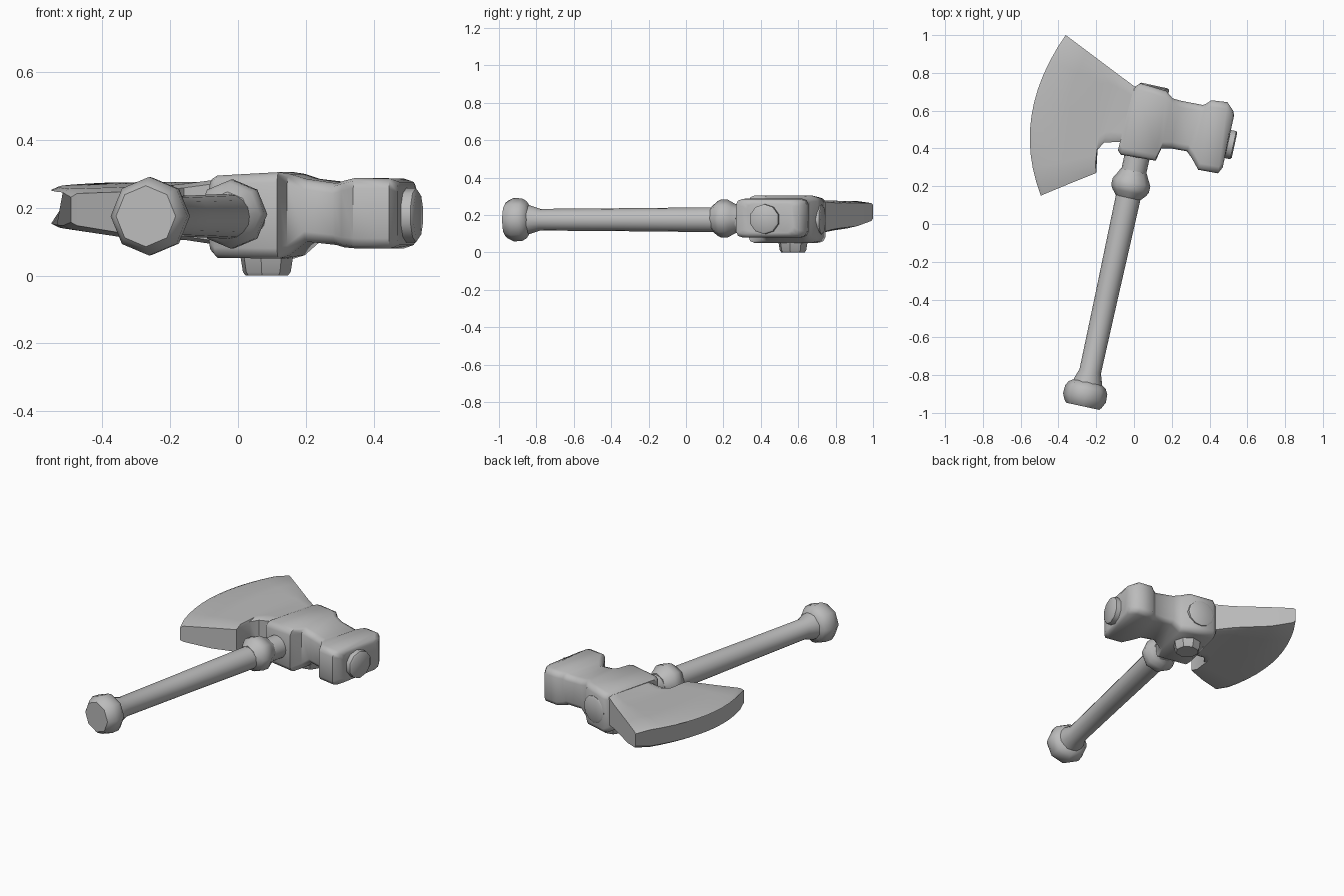
import bpy, bmesh, math
from mathutils import Vector

if "Cube" in bpy.data.objects:
    bpy.data.objects.remove(bpy.data.objects["Cube"])

GREY = bpy.data.materials.new("grey")
GREY.diffuse_color = (0.5, 0.5, 0.5, 1)
GREY.use_nodes = True
GREY.node_tree.nodes["Principled BSDF"].inputs["Base Color"].default_value = GREY.diffuse_color

AXIS = Vector((0.213, 0.977, 0)).normalized()   # handle direction
SIDE = Vector((AXIS.y, -AXIS.x, 0))
UP = Vector((0, 0, 1))
BASE = Vector((-0.272, -0.965, 0.175))          # butt of the handle


def loft(name, rings, angle=40):
    """Skin closed rings of equal length and cap both ends."""
    bm = bmesh.new()
    vs = [[bm.verts.new(p) for p in r] for r in rings]
    n = len(vs[0])
    for a, b in zip(vs, vs[1:]):
        for i in range(n):
            bm.faces.new((a[i], a[(i + 1) % n], b[(i + 1) % n], b[i]))
    bm.faces.new(vs[0])
    bm.faces.new(vs[-1])
    bmesh.ops.recalc_face_normals(bm, faces=bm.faces)
    me = bpy.data.meshes.new(name)
    bm.to_mesh(me)
    bm.free()
    me.shade_smooth()
    me.set_sharp_from_angle(angle=math.radians(angle))
    me.materials.append(GREY)
    ob = bpy.data.objects.new(name, me)
    bpy.context.collection.objects.link(ob)
    return ob


def turned(name, origin, direction, profile, sides, angle=40):
    """Round part from (distance, radius) pairs along a direction."""
    d = direction.normalized()
    u = UP if abs(d.z) < 0.9 else SIDE
    v = d.cross(u)
    rings = []
    for s, r in profile:
        rings.append([origin + d * s + (u * math.cos(a) + v * math.sin(a)) * r
                      for a in (2 * math.pi * i / sides for i in range(sides))])
    return loft(name, rings, angle)


def section(low, high, z0, z1, cut_t, cut_z):
    """Rectangle with two-step rounded corners between two plan points."""
    low, high = Vector(low), Vector(high)
    length, h = (high - low).length, z1 - z0
    ct, cz = cut_t / length, cut_z / h
    q = [(0, cz), (0.29 * ct, 0.29 * cz), (ct, 0)]
    quarter = q + [(1 - t, s) for t, s in reversed(q)]
    ring = quarter + [(t, 1 - s) for t, s in reversed(quarter)]
    return [Vector((*low.lerp(high, t), z0 + s * h)) for t, s in ring]


# Handle: shaft, pommel and collar
turned("shaft", BASE, AXIS,
       [(0.08, 0.08), (0.135, 0.076), (0.19, 0.058), (0.6, 0.061),
        (1.1, 0.066), (1.45, 0.068)], 16)
turned("pommel", BASE, AXIS,
       [(0, 0.09), (0.012, 0.1), (0.045, 0.116), (0.09, 0.114),
        (0.115, 0.1), (0.135, 0.07)], 8, 50)
turned("collar", BASE + UP * 0.006, AXIS,
       [(1.13, 0.066), (1.16, 0.092), (1.18, 0.102), (1.215, 0.102),
        (1.245, 0.085), (1.275, 0.07)], 8, 50)

# Head: eye block, neck and hammer in one run from left to right
head = [
    ((-0.085, 0.39), (0.0, 0.725), 0.07, 0.285),
    ((-0.07, 0.367), (0.035, 0.745), 0.052, 0.295),
    ((0.115, 0.335), (0.17, 0.705), 0.05, 0.305),
    ((0.145, 0.40), (0.205, 0.665), 0.06, 0.30),
    ((0.195, 0.40), (0.25, 0.652), 0.10, 0.285),
    ((0.28, 0.385), (0.365, 0.63), 0.09, 0.272),
    ((0.305, 0.35), (0.38, 0.635), 0.083, 0.28),
    ((0.34, 0.287), (0.41, 0.655), 0.08, 0.288),
    ((0.445, 0.268), (0.495, 0.645), 0.08, 0.286),
    ((0.47, 0.30), (0.525, 0.60), 0.09, 0.276),
    ((0.475, 0.325), (0.53, 0.575), 0.105, 0.26),
]
loft("hammer_head", [section(*s, 0.035, 0.03) for s in head], 50)

# Blade: sections sweep out from the block to the curved edge
blade = [  # low point, high point, bulge, bottom, top
    ((-0.03, 0.43), (0.03, 0.71), 0, 0.085, 0.285),
    ((-0.085, 0.435), (0.0, 0.73), 0, 0.095, 0.283),
    ((-0.16, 0.43), (-0.07, 0.782), 0, 0.108, 0.275),
    ((-0.195, 0.39), (-0.11, 0.812), 0.01, 0.112, 0.273),
    ((-0.2, 0.27), (-0.15, 0.842), 0.03, 0.114, 0.272),
    ((-0.33, 0.218), (-0.25, 0.917), 0.06, 0.122, 0.27),
    ((-0.475, 0.158), (-0.35, 0.992), 0.108, 0.148, 0.267),
    ((-0.493, 0.15), (-0.362, 1.0), 0.115, 0.16, 0.258),
]
N = 12
rings = []
for k, (low, high, bulge, z0, z1) in enumerate(blade):
    low, high = Vector(low), Vector(high)
    lean = 0.025 * k / (len(blade) - 1)
    top, bottom = [], []
    for i in range(N + 1):
        t = i / N
        p = low.lerp(high, t)
        p.x -= bulge * 4 * t * (1 - t)
        dz = lean * (t - 0.6)
        end = 0.012 if i in (0, N) else 0
        top.append(Vector((p.x, p.y, z1 + dz - end)))
        bottom.append(Vector((p.x, p.y, z0 + dz + end)))
    rings.append(top + bottom[::-1])
loft("blade", rings, 40)

# Round plates on the hammer face and the top of the eye, peg underneath
turned("hammer_face_plate", Vector((0.49, 0.425, 0.178)), SIDE,
       [(0, 0.08), (0.036, 0.08), (0.043, 0.07)], 10)
turned("eye_plate", Vector((0.1, 0.69, 0.175)), AXIS,
       [(0, 0.08), (0.038, 0.08), (0.044, 0.07)], 12)
turned("under_peg", Vector((0.085, 0.572, 0.07)), -UP,
       [(0, 0.082), (0.06, 0.072), (0.07, 0.064)], 8, 30)
